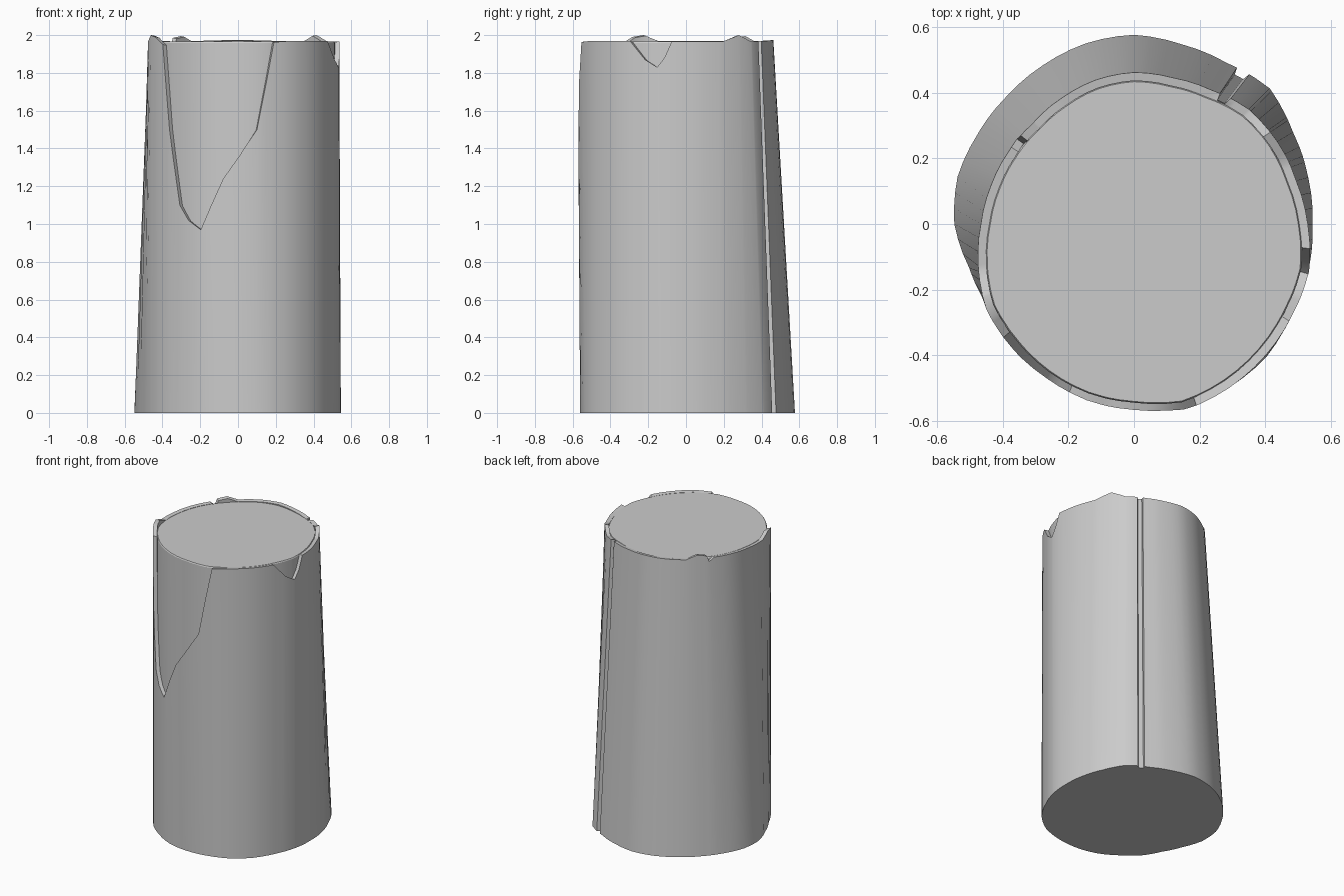
import bpy, bmesh, math

cube = bpy.data.objects.get("Cube")
if cube:
    bpy.data.objects.remove(cube, do_unlink=True)

mat = bpy.data.materials.new("plain grey wood")
mat.use_nodes = True
GREY = (0.6, 0.6, 0.6, 1)
mat.diffuse_color = GREY
mat.node_tree.nodes["Principled BSDF"].inputs["Base Color"].default_value = GREY

STEP = 15
CUT_Z = 1.965      # height of the sawn face
BARK = 0.025       # bark thickness

# Radius of the log every 15 degrees, counter-clockwise from +x
FOOT = [.545, .55, .56, .585, .567, .567, .577, .57, .558, .55, .55, .557,
        .548, .52, .512, .53, .535, .552, .56, .567, .577, .572, .555, .55]
HEAD = [.53, .512, .505, .495, .472, .462, .463, .455, .443, .437, .442, .452,
        .467, .492, .52, .53, .545, .56, .57, .588, .578, .567, .557, .553]

# Torn upper edge of the bark: (angle, height)
RIM = [(0, 1.965), (22, 1.965), (34, 2.0), (44, 1.965), (90, 1.975), (125, 1.968),
       (134, 1.995), (142, 1.985), (144, 1.945), (148, 1.97), (197, 1.968),
       (206, 2.0), (213, 1.99), (221, 1.95), (227, 1.5), (235, 1.1), (241, 1.02),
       (249, .97), (262, 1.24), (270, 1.35), (280, 1.5), (289, 1.963), (300, 1.97),
       (328, 1.968), (337, 1.87), (344, 1.83), (348, 1.88), (352, 1.967), (360, 1.965)]

# Split running down the back: (angle, depth)
SPLIT = [(0, 0), (52.4, 0), (53, .022), (56, .022), (56.6, 0), (360, 0)]


def piecewise(keys, a):
    for (a0, v0), (a1, v1) in zip(keys, keys[1:]):
        if a0 <= a <= a1:
            return v0 + (v1 - v0) * (a - a0) / (a1 - a0)


def ring_value(table, a):
    i, t = int(a // STEP), (a % STEP) / STEP
    n = len(table)
    return table[i % n] * (1 - t) + table[(i + 1) % n] * t


def point(a, z, inset):
    t = z / CUT_Z
    r = ring_value(FOOT, a) * (1 - t) + ring_value(HEAD, a) * t - inset
    return (r * math.cos(math.radians(a)), r * math.sin(math.radians(a)), z)


def loft(name, rings, cap_first, cap_last):
    """Skin a list of closed rings and smooth the result."""
    bm = bmesh.new()
    loops = [[bm.verts.new(p) for p in ring] for ring in rings]
    n = len(loops[0])
    for low, high in zip(loops, loops[1:]):
        for i in range(n):
            j = (i + 1) % n
            bm.faces.new((low[i], low[j], high[j], high[i]))
    if cap_first:
        bm.faces.new(loops[0][::-1])
    if cap_last:
        bm.faces.new(loops[-1])
    mesh = bpy.data.meshes.new(name)
    bm.to_mesh(mesh)
    bm.free()
    mesh.materials.append(mat)
    obj = bpy.data.objects.new(name, mesh)
    bpy.context.collection.objects.link(obj)
    bpy.ops.object.select_all(action='DESELECT')
    obj.select_set(True)
    bpy.context.view_layer.objects.active = obj
    bpy.ops.object.shade_smooth_by_angle(angle=math.radians(32))
    return obj


angles = sorted({a for a in range(0, 360, 5)} | {a for a, _ in RIM + SPLIT if a < 360})

# Bark sleeve: outer wall, torn edge, then a short lip tucked into the core
bark = loft("bark", [
    [point(a, 0, piecewise(SPLIT, a)) for a in angles],
    [point(a, piecewise(RIM, a), piecewise(SPLIT, a)) for a in angles],
    [point(a, piecewise(RIM, a) - .004, BARK + .001) for a in angles],
    [point(a, piecewise(RIM, a) - .05, BARK + .002) for a in angles],
], True, False)

# Wood core with the sawn top, showing where the bark is torn away
core = loft("wood_core", [
    [point(a, .01, BARK) for a in angles],
    [point(a, CUT_Z - .006, BARK) for a in angles],
    [point(a, CUT_Z, BARK + .004) for a in angles],
], True, True)
